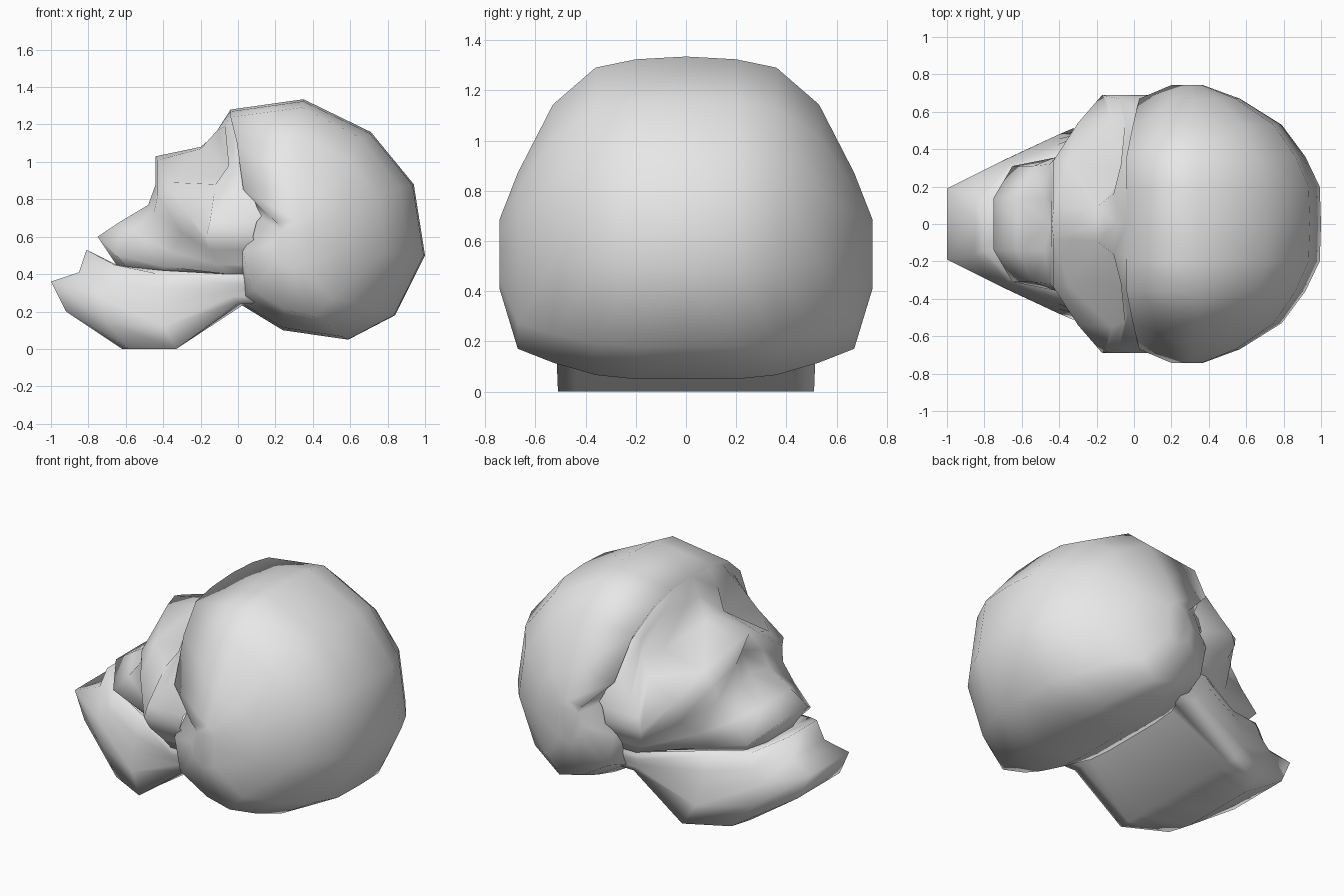
import bpy
import bmesh
from mathutils import Vector

bone = bpy.data.materials.new("bone_grey")
bone.diffuse_color = (0.8, 0.8, 0.8, 1)


def half_loft(name, rows, inside, closed=False):
    """Skin rows of points into quads, mirror across y = 0 and smooth."""
    bm = bmesh.new()
    grid = [[bm.verts.new(p) for p in row] for row in rows]
    n = len(grid[0])
    for a, b in zip(grid, grid[1:]):
        for i in range(n if closed else n - 1):
            j = (i + 1) % n
            bm.faces.new((a[i], a[j], b[j], b[i]))
    if closed:
        bm.faces.new(grid[-1])
    bm.normal_update()
    # make the surface face away from an inside point
    inside = Vector(inside)
    if sum(f.calc_area() * f.normal.dot(f.calc_center_median() - inside) for f in bm.faces) < 0:
        bmesh.ops.reverse_faces(bm, faces=bm.faces[:])
    mesh = bpy.data.meshes.new(name)
    bm.to_mesh(mesh)
    bm.free()
    mesh.materials.append(bone)
    for p in mesh.polygons:
        p.use_smooth = True
    ob = bpy.data.objects.new(name, mesh)
    bpy.context.collection.objects.link(ob)
    mirror = ob.modifiers.new("mirror", 'MIRROR')
    mirror.use_axis = (False, True, False)
    mirror.merge_threshold = 0.002
    return ob


def with_root(rows):
    """Extend the outer edge of each row back into the cranium."""
    return [row + [(row[-1][0] + 0.25, row[-1][1], row[-1][2])] for row in rows]


# Cranium: side profile shrunk towards its centre as it moves outward
outline = [(-.04, 1.28), (.35, 1.335), (.71, 1.16), (.94, .88), (1, .5), (.84, .18),
           (.59, .05), (.24, .10), (.01, .24), (-.04, .5), (.07, .88), (.04, 1.1)]
cx, cz = .3, .6
# y, then scale of front, back, top, bottom
levels = [(0, 1, 1, 1, 1), (.2, 1, .99, .985, 1), (.36, 1, .88, .94, .97),
          (.53, .9, .70, .74, .88), (.67, .8, .38, .37, .78), (.742, .3, .1, .12, .35)]
rings = [[(cx + (x - cx) * (f if x < cx else b), y, cz + (z - cz) * (t if z > cz else d))
          for x, z in outline] for y, f, b, t, d in levels]
half_loft("cranium", rings, (cx, 0, cz), closed=True)

# Face: rows from forehead down to the mouth, midline to cheek
face = [
    [(-.04, 0, 1.28), (-.04, .17, 1.27), (.0, .34, 1.24), (.03, .5, 1.1), (.08, .63, .9)],       # forehead
    [(-.09, 0, 1.17), (-.11, .16, 1.17), (-.07, .32, 1.19), (-.03, .47, 1.07), (.0, .64, .88)],  # brow
    [(-.2, 0, 1.08), (-.2, .09, 1.07), (-.04, .28, .93), (-.05, .52, .98), (-.08, .67, .76)],    # socket
    [(-.44, 0, 1.03), (-.43, .08, 1.01), (-.35, .33, .89), (-.12, .55, .88), (-.15, .685, .68)],  # lower rim
    [(-.38, 0, .9), (-.44, .13, .88), (-.43, .34, .82), (-.3, .54, .76), (-.17, .69, .6)],       # nose hole
    [(-.45, 0, .78), (-.48, .14, .77), (-.45, .32, .73), (-.3, .5, .62), (-.15, .66, .53)],      # cheek
    [(-.63, 0, .68), (-.63, .14, .68), (-.54, .31, .62), (-.36, .38, .52), (-.1, .6, .45)],      # upper jaw
    [(-.75, 0, .6), (-.75, .14, .6), (-.65, .31, .5), (-.4, .36, .44), (-.06, .58, .4)],         # upper teeth
    [(-.65, 0, .45), (-.65, .13, .45), (-.6, .26, .44), (-.4, .34, .42), (-.05, .56, .4)],       # mouth
]
half_loft("face", with_root(face), (.1, 0, .6))

# Lower jaw: rows from the mouth round the chin to the throat
jaw = [
    [(-.65, 0, .45), (-.65, .13, .45), (-.6, .26, .44), (-.4, .36, .42), (-.05, .58, .4)],       # mouth
    [(-.81, 0, .53), (-.81, .14, .53), (-.66, .29, .45), (-.42, .38, .4), (-.06, .58, .38)],     # lower teeth
    [(-.85, 0, .41), (-.85, .16, .41), (-.68, .31, .36), (-.42, .42, .32), (-.06, .57, .35)],    # gum
    [(-1, 0, .36), (-1, .19, .36), (-.74, .32, .28), (-.42, .45, .22), (-.05, .55, .31)],        # chin
    [(-.92, 0, .2), (-.92, .21, .2), (-.7, .34, .14), (-.4, .48, .12), (-.03, .53, .28)],        # chin base
    [(-.62, 0, 0), (-.62, .25, 0), (-.58, .38, 0), (-.33, .51, 0), (0, .52, .25)],               # jaw edge
    [(-.33, 0, 0), (-.33, .2, 0), (-.33, .35, 0), (-.33, .44, 0), (.01, .45, .24)],              # underside
    [(.03, 0, .25), (.03, .15, .25), (.03, .28, .25), (.03, .36, .25), (.05, .42, .25)],         # throat
]
half_loft("lower_jaw", with_root(jaw), (-.5, 0, .25))
